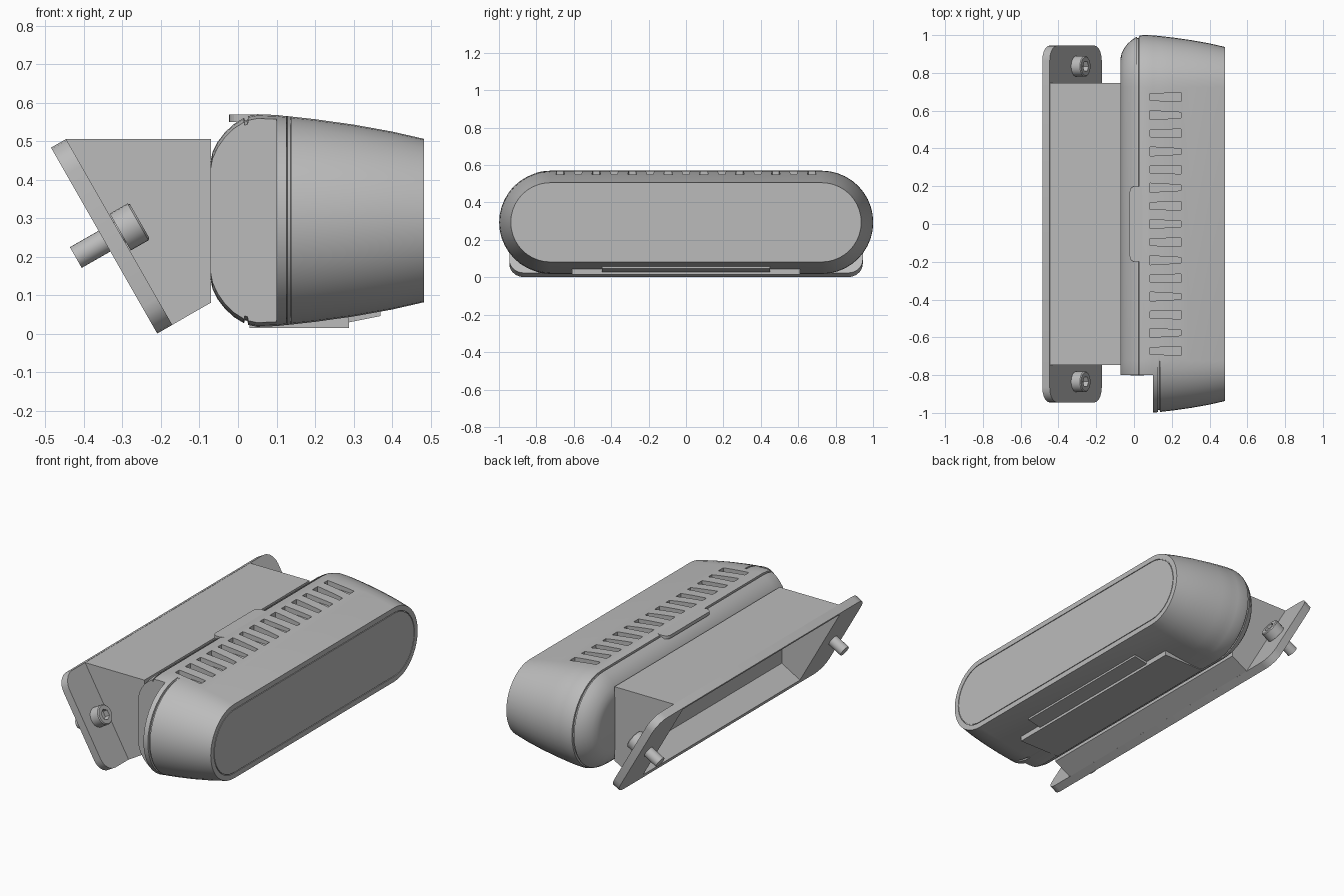
import bpy, bmesh
from math import sin, cos, pi, radians
from mathutils import Vector

if "Cube" in bpy.data.objects:
    bpy.data.objects.remove(bpy.data.objects["Cube"])

grey = bpy.data.materials.new("plain grey")
grey.use_nodes = True
grey.diffuse_color = (0.5, 0.5, 0.5, 1)
grey.node_tree.nodes["Principled BSDF"].inputs["Base Color"].default_value = (0.5, 0.5, 0.5, 1)


def finish(bm, name):
    """Turn a bmesh into an object with the grey material."""
    bmesh.ops.recalc_face_normals(bm, faces=bm.faces)
    mesh = bpy.data.meshes.new(name)
    bm.to_mesh(mesh)
    bm.free()
    mesh.materials.append(grey)
    obj = bpy.data.objects.new(name, mesh)
    bpy.context.collection.objects.link(obj)
    return obj


def extrude(name, outline, vector):
    """Solid made by sweeping a closed outline along a vector."""
    bm = bmesh.new()
    face = bm.faces.new([bm.verts.new(p) for p in outline])
    out = bmesh.ops.extrude_face_region(bm, geom=[face], use_keep_orig=True)
    moved = [g for g in out["geom"] if isinstance(g, bmesh.types.BMVert)]
    bmesh.ops.translate(bm, verts=moved, vec=vector)
    return finish(bm, name)


def prism(name, xz, half):
    """Side profile swept across the width."""
    return extrude(name, [(x, -half, z) for x, z in xz], (0, 2 * half, 0))


def box(name, lo, hi):
    return extrude(name, [(lo[0], lo[1], lo[2]), (hi[0], lo[1], lo[2]),
                          (hi[0], hi[1], lo[2]), (lo[0], hi[1], lo[2])], (0, 0, hi[2] - lo[2]))


def loft(name, rings):
    """Skin a stack of equal rings and cap both ends."""
    bm = bmesh.new()
    loops = [[bm.verts.new(p) for p in ring] for ring in rings]
    for a, b in zip(loops, loops[1:]):
        for i in range(len(a)):
            j = (i + 1) % len(a)
            bm.faces.new((a[i], a[j], b[j], b[i]))
    bm.faces.new(loops[0])
    bm.faces.new(loops[-1])
    return finish(bm, name)


def cut(obj, cutters):
    """Subtract cutters, bake the result and delete them."""
    for c in cutters:
        mod = obj.modifiers.new("cut", "BOOLEAN")
        mod.operation, mod.solver, mod.object = "DIFFERENCE", "EXACT", c
    deps = bpy.context.evaluated_depsgraph_get()
    mesh = bpy.data.meshes.new_from_object(obj.evaluated_get(deps))
    obj.modifiers.clear()
    obj.data = mesh
    for c in cutters:
        bpy.data.objects.remove(c)


def smooth(obj, angle=32):
    bpy.ops.object.select_all(action="DESELECT")
    obj.select_set(True)
    bpy.context.view_layer.objects.active = obj
    bpy.ops.object.shade_smooth_by_angle(angle=radians(angle))


def rounded(w, h, r, steps=5):
    """Rounded rectangle as 2D points, given half sizes."""
    pts = []
    for k, (sx, sy) in enumerate(((1, 1), (-1, 1), (-1, -1), (1, -1))):
        for i in range(steps + 1):
            a = pi / 2 * (k + i / steps)
            pts.append((sx * (w - r) + r * cos(a), sy * (h - r) + r * sin(a)))
    return pts


# Housing: stadium sections along x, with seam groove and lens groove
MID, STRAIGHT = 0.294, 0.725


def stadium(x, h):
    ring = []
    for side in (1, -1):
        for i in range(21):
            a = pi * i / 20
            # the end seam only exists on the front end
            r = h - 0.01 if 0.127 < x < 0.137 and side < 0 and 0 < i < 20 else h
            ring.append((x, side * (STRAIGHT + r * sin(a)), MID + side * r * cos(a)))
    return ring


sections = [(-0.072, 0.15), (-0.066, 0.178), (-0.053, 0.204), (-0.034, 0.229), (-0.01, 0.251),
            (0.016, 0.267), (0.017, 0.259), (0.025, 0.261), (0.026, 0.271), (0.05, 0.276),
            (0.1, 0.274), (0.126, 0.271), (0.128, 0.271), (0.136, 0.27), (0.138, 0.27),
            (0.2, 0.263), (0.3, 0.249), (0.4, 0.231), (0.483, 0.212),
            (0.483, 0.183), (0.478, 0.183), (0.478, 0.179), (0.483, 0.179)]
housing = loft("housing", [stadium(x, h) for x, h in sections])

# Flat cut at the front end of the rear shell, and the row of tapered vents
cutters = [box("end_cutter", (-0.2, -1.2, -0.2), (0.1, -0.8, 0.8))]
for i in range(15):
    y = 0.672 - 0.096 * i
    wide, slim = (0.024, 0.015) if i % 2 else (0.018, 0.023)
    cutters.append(extrude("vent_cutter", [(0.085, y - wide, 0.54), (0.25, y - slim, 0.53),
                                           (0.25, y + slim, 0.53), (0.085, y + wide, 0.54)],
                           (0, 0, 0.1)))
cut(housing, cutters)
smooth(housing)

# Thin covers on the top and on the cut end
extrude("top_cover", [(0.015 + a, b, 0.55) for a, b in rounded(0.038, 0.2, 0.03)], (0, 0, 0.019))
extrude("end_cover", [(0.018 + a, -0.798, 0.292 + b) for a, b in rounded(0.036, 0.094, 0.03, 1)],
        (0, -0.005, 0))

# Base plate under the housing and the slim strip ahead of it
box("base_plate", (0.03, -0.61, 0.015), (0.288, 0.61, 0.06))
prism("base_strip", [(0.28, 0.028), (0.37, 0.046), (0.37, 0.07), (0.28, 0.06)], 0.45)

# Mounting plate, tilted, with rounded corners
normal = Vector((0.868, 0, 0.496))
slope = Vector((0.496, 0, -0.868))
centre = Vector((-0.3475, 0, 0.242))
plate = extrude("mounting_plate",
                [centre + slope * a + Vector((0, b, 0)) for a, b in rounded(0.278, 0.945, 0.08)],
                normal * 0.045)

# Bracket arm between plate and housing, open at the back
arm = prism("bracket_arm", [(-0.447, 0.505), (-0.07, 0.505), (-0.07, 0.081), (-0.171, 0.023)], 0.747)
for part in (plate, arm):
    cut(part, [prism("hollow_cutter", [(-0.55, 0.47), (-0.11, 0.47), (-0.11, 0.094), (-0.3, -0.015)], 0.71)])
smooth(plate)

# Bolts with round heads and six-sided sockets
bolt_rings = [(0, 0.031, False), (0.133, 0.031, False), (0.133, 0.055, False), (0.186, 0.055, False),
              (0.191, 0.05, False), (0.191, 0.03, True), (0.16, 0.03, True)]
for label, y in (("front", -0.835), ("back", 0.835)):
    rings = []
    for along, radius, hexed in bolt_rings:
        ring = []
        for i in range(24):
            a = 15 * i
            r = radius * cos(pi / 6) / cos(radians(a % 60 - 30)) if hexed else radius
            ring.append(Vector((-0.421, y, 0.198)) + normal * along
                        + slope * r * cos(radians(a)) + Vector((0, r * sin(radians(a)), 0)))
        rings.append(ring)
    smooth(loft(label + "_bolt", rings))
